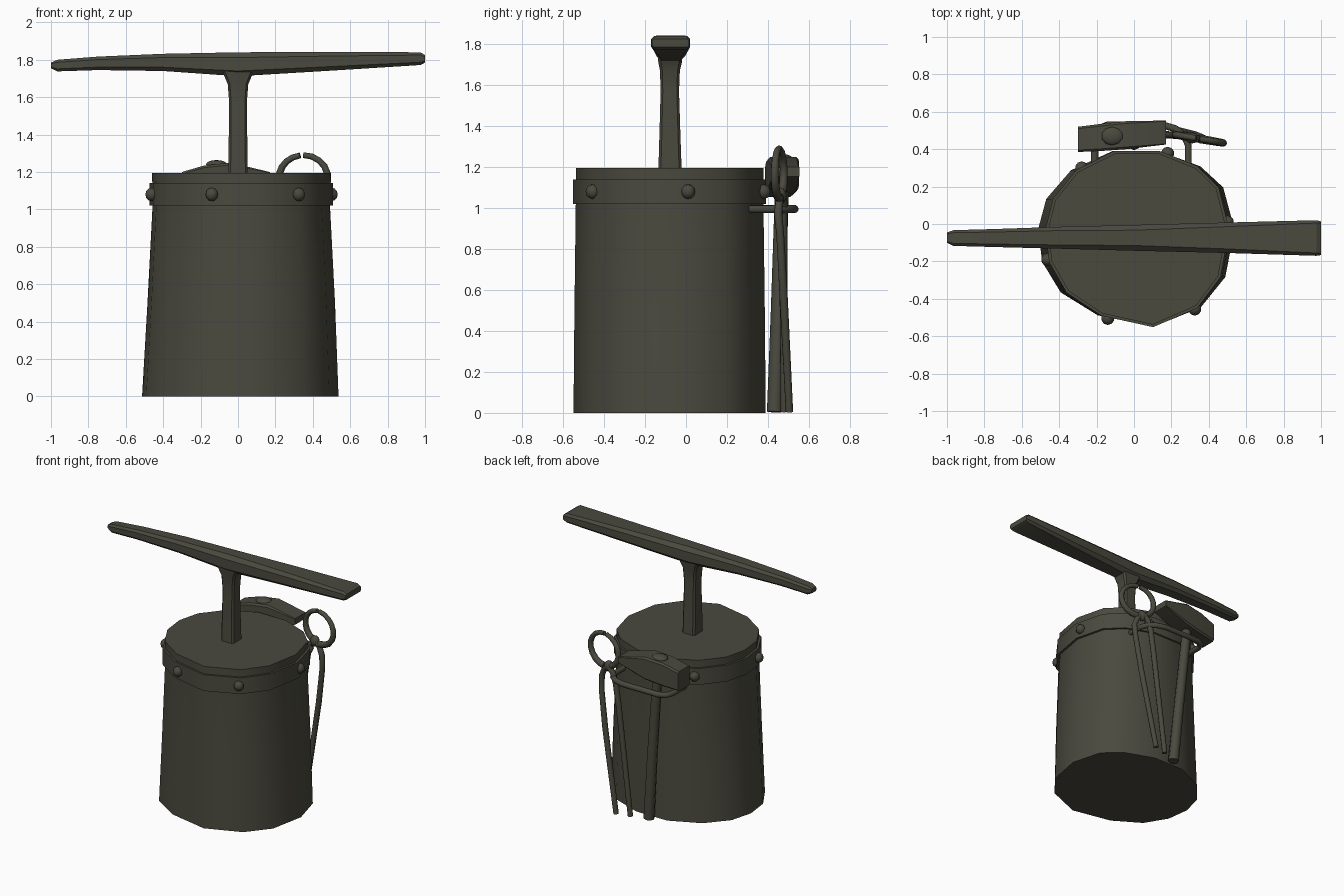
import bpy, bmesh, math
from mathutils import Vector

if "Cube" in bpy.data.objects:
    bpy.data.objects.remove(bpy.data.objects["Cube"])

iron = bpy.data.materials.new("dark olive grey")
iron.diffuse_color = (0.069, 0.067, 0.049, 1)
iron.use_nodes = True
iron.node_tree.nodes["Principled BSDF"].inputs["Base Color"].default_value = iron.diffuse_color


def finish(obj, angle=40):
    obj.data.materials.clear()
    obj.data.materials.append(iron)
    bpy.ops.object.select_all(action='DESELECT')
    obj.select_set(True)
    bpy.context.view_layer.objects.active = obj
    bpy.ops.object.shade_smooth_by_angle(angle=math.radians(angle))
    return obj


def loft(name, rings, angle=40):
    """Skin a list of equal-length point rings and cap both ends."""
    bm = bmesh.new()
    vs = [[bm.verts.new(p) for p in r] for r in rings]
    n = len(vs[0])
    for a, b in zip(vs, vs[1:]):
        for i in range(n):
            bm.faces.new((a[i], a[(i + 1) % n], b[(i + 1) % n], b[i]))
    bm.faces.new(vs[0])
    bm.faces.new(vs[-1])
    bmesh.ops.recalc_face_normals(bm, faces=bm.faces)
    me = bpy.data.meshes.new(name)
    bm.to_mesh(me)
    bm.free()
    ob = bpy.data.objects.new(name, me)
    bpy.context.collection.objects.link(ob)
    return finish(ob, angle)


def chamfered(a0, a1, b0, b1, c=0.22):
    """Rectangle with cut corners as (a, b) points."""
    d = c * min(a1 - a0, b1 - b0)
    return [(a0 + d, b0), (a1 - d, b0), (a1, b0 + d), (a1, b1 - d),
            (a1 - d, b1), (a0 + d, b1), (a0, b1 - d), (a0, b0 + d)]


def tube(name, pts, radii, sides=8):
    """Round rod along points with varying radius."""
    pts = [Vector(p) for p in pts]
    rings, ref = [], None
    for i, p in enumerate(pts):
        t = (pts[min(i + 1, len(pts) - 1)] - pts[max(i - 1, 0)]).normalized()
        ref = ref or t.orthogonal()
        u = (ref - t * ref.dot(t)).normalized()
        ref = u
        w = t.cross(u)
        rings.append([p + radii[i] * (u * math.cos(k * math.tau / sides) + w * math.sin(k * math.tau / sides))
                      for k in range(sides)])
    return loft(name, rings, 50)


def dome(name, loc, scale):
    bpy.ops.mesh.primitive_uv_sphere_add(segments=10, ring_count=6, radius=1, location=loc)
    ob = bpy.context.object
    ob.name = name
    ob.scale = scale
    return finish(ob, 60)


# Irregular wooden stump
outline = [(0.10, -0.54), (0.33, -0.44), (0.45, -0.28), (0.495, -0.03), (0.44, 0.19),
           (0.33, 0.30), (0.13, 0.38), (-0.10, 0.38), (-0.30, 0.28), (-0.42, 0.13),
           (-0.46, -0.03), (-0.44, -0.20), (-0.35, -0.36), (-0.17, -0.48)]
cx, cy = 0.02, -0.08


def ring(z, sx, sy=1.0, off=0.0):
    return [(cx + (x - cx) * sx + off, cy + (y - cy) * sy, z) for x, y in outline]


loft("stump", [ring(0, 1.1, 1.02, -0.005), ring(0.5, 1.05, 1.01),
               ring(1.05, 0.99, 0.995), ring(1.195, 1.0, 0.995)])

# Metal band with rivets
loft("stump_band", [ring(1.02, 1.03, 1.025), ring(1.14, 1.03, 1.025)])
for i, (x, y) in enumerate([(-0.14, -0.505), (0.325, -0.455), (0.50, 0.01),
                            (0.18, 0.378), (-0.28, 0.30), (-0.462, -0.19)]):
    dome(f"band_rivet_{i + 1}", (x, y, 1.08), (0.035, 0.035, 0.036))

# T stake: post and long tapered bar
loft("stake_post", [[(a, b, z) for a, b in chamfered(-h, h, y0, y1, 0.12)] for z, h, y0, y1 in [
    (1.15, 0.052, -0.136, -0.02), (1.35, 0.05, -0.13, -0.027), (1.57, 0.047, -0.124, -0.034),
    (1.67, 0.055, -0.127, -0.03), (1.71, 0.072, -0.135, -0.02), (1.77, 0.10, -0.14, -0.015)]])
loft("stake_bar", [[(x, a, b) for a, b in chamfered(y0, y1, z0, z1)] for x, z0, z1, y0, y1 in [
    (-1.0, 1.755, 1.785, -0.10, -0.045), (-0.965, 1.738, 1.80, -0.117, -0.033),
    (-0.75, 1.745, 1.817, -0.123, -0.027), (-0.4, 1.74, 1.832, -0.132, -0.015),
    (0.0, 1.712, 1.84, -0.143, -0.005), (0.5, 1.742, 1.842, -0.155, 0.008),
    (0.975, 1.772, 1.84, -0.17, 0.02), (1.0, 1.785, 1.825, -0.166, 0.014)]], 30)

# Tool rail bent round the back
rail = [(-0.21, 0.27), (-0.21, 0.46), (-0.19, 0.51), (-0.14, 0.53), (0.15, 0.53),
        (0.22, 0.51), (0.27, 0.47), (0.29, 0.42), (0.29, 0.27)]
tube("tool_rail", [(x, y, 0.995) for x, y in rail], [0.02] * len(rail))

# Hammer: cross-peen head, handle, wedge knob
loft("hammer_head", [[(x, a, b) for a, b in chamfered(y0, y1, z0, z1, 0.08)] for x, y0, y1, z0, z1 in [
    (-0.30, 0.385, 0.52, 1.055, 1.20), (-0.18, 0.39, 0.535, 1.065, 1.235),
    (-0.04, 0.40, 0.55, 1.085, 1.25), (0.17, 0.425, 0.553, 1.155, 1.20)]], 25)
tube("hammer_handle", [(-0.10, 0.47, 1.22), (-0.085, 0.465, 1.0), (-0.04, 0.45, 0.5), (0.0, 0.433, 0.005)],
     [0.033, 0.034, 0.036, 0.038])
dome("hammer_knob", (-0.115, 0.47, 1.24), (0.06, 0.05, 0.024))

# Tongs: split ring jaws, pivot and two long reins
for side, name in ((1, "right"), (-1, "left")):
    pts, rad = [], []
    for k in range(10):
        a = math.radians(-105 + side * 15 + side * k * 180 / 9) if side > 0 else math.radians(-100 - k * 162 / 9)
        x = 0.35 + 0.13 * math.cos(a)
        pts.append((x, 0.455 - (x - 0.35) * 0.17, 1.17 + 0.12 * math.sin(a)))
        rad.append(0.023 - 0.0008 * k)
    tube(f"tongs_{name}_jaw", pts, rad)
dome("tongs_pivot", (0.31, 0.46, 1.06), (0.035, 0.03, 0.04))
tube("tongs_right_rein", [(0.31, 0.46, 1.07), (0.35, 0.455, 1.03), (0.375, 0.45, 0.97), (0.37, 0.46, 0.87),
                          (0.33, 0.475, 0.6), (0.22, 0.505, 0.005)], [0.02, 0.02, 0.02, 0.019, 0.02, 0.018])
tube("tongs_left_rein", [(0.31, 0.47, 1.07), (0.27, 0.475, 1.03), (0.245, 0.475, 0.96), (0.22, 0.475, 0.8),
                         (0.12, 0.48, 0.005)], [0.02, 0.02, 0.02, 0.02, 0.018])
